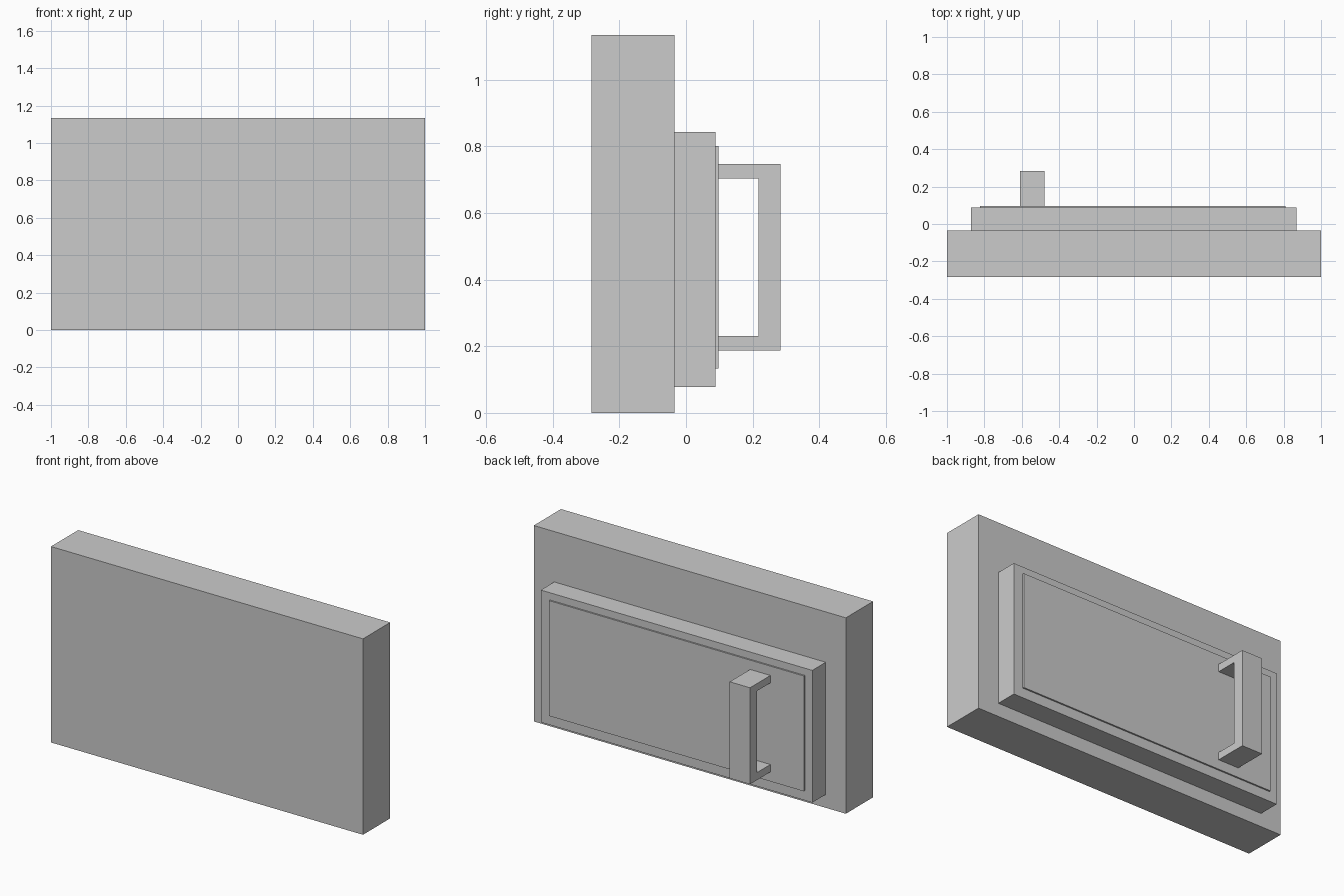
import bpy
import bmesh

if "Cube" in bpy.data.objects:
    bpy.data.objects.remove(bpy.data.objects["Cube"])


def make_object(name, bm):
    bmesh.ops.recalc_face_normals(bm, faces=bm.faces)
    mesh = bpy.data.meshes.new(name)
    bm.to_mesh(mesh)
    bm.free()
    obj = bpy.data.objects.new(name, mesh)
    bpy.context.collection.objects.link(obj)
    return obj


def box(name, x, y, z):
    """Box from (min, max) ranges on each axis."""
    bm = bmesh.new()
    bmesh.ops.create_cube(bm, size=1)
    for v in bm.verts:
        v.co = [r[0] if c < 0 else r[1] for c, r in zip(v.co, (x, y, z))]
    return make_object(name, bm)


def extrude_x(name, profile, x0, x1):
    """Extrude a (y, z) profile along x."""
    bm = bmesh.new()
    face = bm.faces.new([bm.verts.new((x0, y, z)) for y, z in profile])
    result = bmesh.ops.extrude_face_region(bm, geom=[face], use_keep_orig=True)
    for v in result["geom"]:
        if isinstance(v, bmesh.types.BMVert):
            v.co.x = x1
    return make_object(name, bm)


# Main slab, stepped door and thin raised panel
box("body", (-1, 1), (-0.284, -0.035), (0, 1.135))
box("door", (-0.871, 0.869), (-0.035, 0.088), (0.077, 0.843))
box("door_panel", (-0.823, 0.811), (0.088, 0.097), (0.133, 0.801))

# C-shaped pull handle
extrude_x("handle", [
    (0.097, 0.188), (0.284, 0.188), (0.284, 0.747), (0.097, 0.747),
    (0.097, 0.704), (0.218, 0.704), (0.218, 0.231), (0.097, 0.231),
], -0.609, -0.479)
